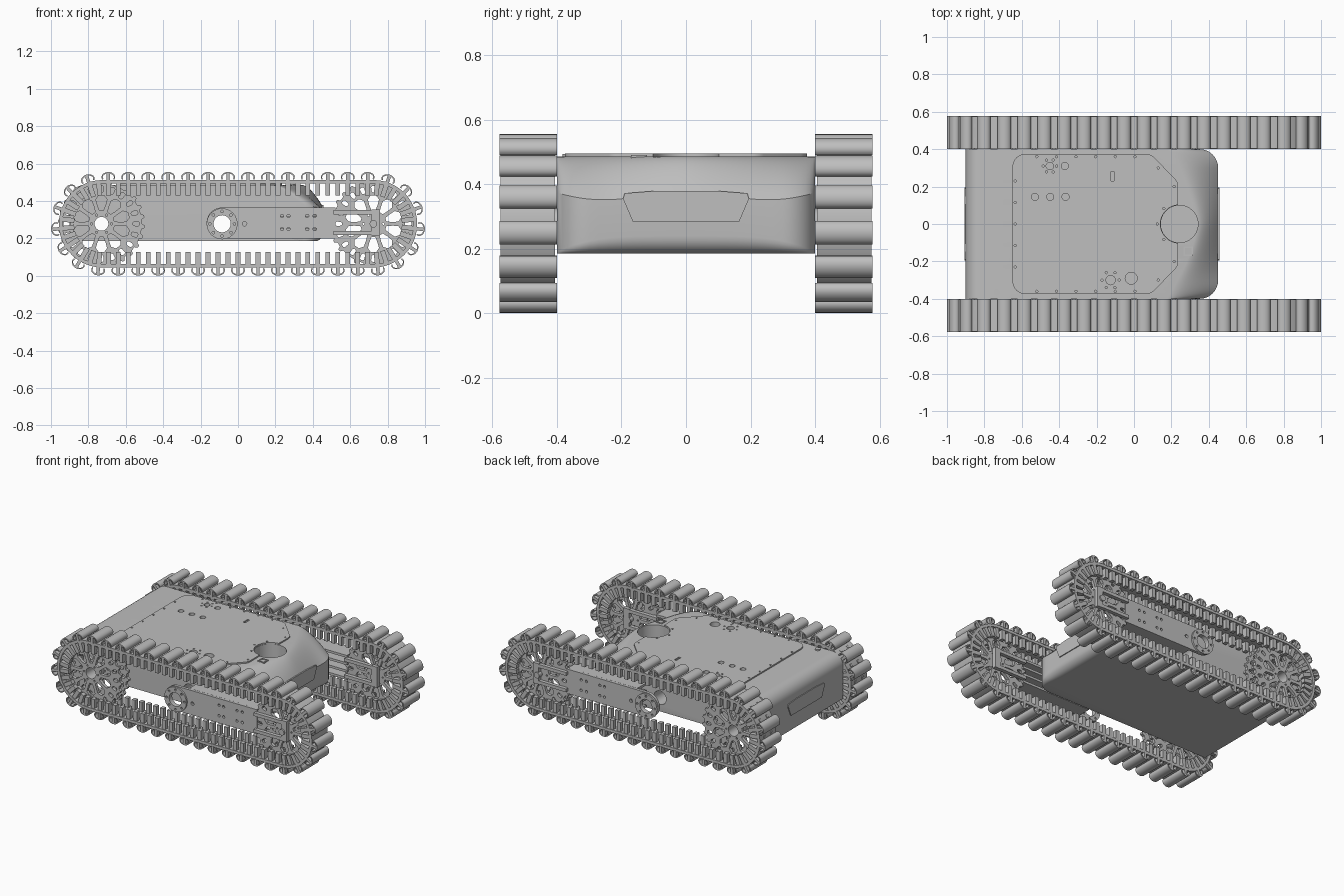
import bpy, bmesh
from math import sin, cos, pi, sqrt, radians
from mathutils import Matrix, Vector

if "Cube" in bpy.data.objects:
    bpy.data.objects.remove(bpy.data.objects["Cube"])

grey = bpy.data.materials.new("machined grey")
grey.use_nodes = True
grey.diffuse_color = (0.52, 0.52, 0.52, 1)
grey.node_tree.nodes["Principled BSDF"].inputs["Base Color"].default_value = (0.52, 0.52, 0.52, 1)

# Drawing planes: local z points outward from the front side, the top, or the end
SIDE = Matrix.Rotation(pi / 2, 4, 'X')
TOP = Matrix.Identity(4)
END = Matrix(((0, 0, 1, 0), (1, 0, 0, 0), (0, 1, 0, 0), (0, 0, 0, 1)))
parts = []
AXLE, MID, DECK = 0.724, 0.278, 0.486


def add(name, mesh, mirror=False):
    ob = bpy.data.objects.new(name, mesh)
    bpy.context.collection.objects.link(ob)
    mesh.materials.clear()
    mesh.materials.append(grey)
    if mirror:
        m = ob.modifiers.new("other_side", 'MIRROR')
        m.use_axis = (False, True, False)
    parts.append(ob)
    return ob


def baked(ob):
    dg = bpy.context.evaluated_depsgraph_get()
    return bpy.data.meshes.new_from_object(ob.evaluated_get(dg))


def plate(name, loops, plane, lo, hi, mirror=False):
    """Flat plate from an outline and hole loops, between two depths."""
    cu = bpy.data.curves.new(name, 'CURVE')
    cu.dimensions, cu.fill_mode, cu.extrude = '2D', 'BOTH', (hi - lo) / 2
    for loop in loops:
        sp = cu.splines.new('POLY')
        sp.points.add(len(loop) - 1)
        for p, (u, v) in zip(sp.points, loop):
            p.co = (u, v, 0, 1)
        sp.use_cyclic_u = True
    tmp = bpy.data.objects.new("tmp", cu)
    bpy.context.collection.objects.link(tmp)
    mesh = baked(tmp)
    bpy.data.objects.remove(tmp)
    mesh.transform(plane @ Matrix.Translation((0, 0, (lo + hi) / 2)))
    return add(name, mesh, mirror)


def arc(u, v, r, a, b, n):
    return [(u + r * cos(radians(a + (b - a) * i / n)),
             v + r * sin(radians(a + (b - a) * i / n))) for i in range(n + 1)]


def circle(u, v, r, n=24):
    return arc(u, v, r, 0, 360, n)[:-1]


def rect(u0, u1, v0, v1):
    return [(u0, v0), (u1, v0), (u1, v1), (u0, v1)]


def discs(name, spots, plane, lo, hi, mirror=False):
    bm = bmesh.new()
    for u, v, r in spots:
        bmesh.ops.create_cone(bm, cap_ends=True, segments=24, radius1=r, radius2=r, depth=hi - lo,
                              matrix=plane @ Matrix.Translation((u, v, (lo + hi) / 2)))
    mesh = bpy.data.meshes.new(name)
    bm.to_mesh(mesh)
    return add(name, mesh, mirror)


def track_frame(s):
    """Point on the track's inner line and outward direction, s in 0..1 from top centre."""
    straight, bend = 2 * AXLE, pi * 0.235
    d = (s % 1) * 2 * (straight + bend) + AXLE
    flip = 1 if d % (2 * (straight + bend)) < straight + bend else -1
    d %= straight + bend
    if d < straight:
        return Vector((flip * (d - AXLE), 0)), Vector((0, flip))
    a = pi / 2 - (d - straight) / 0.235
    return Vector((flip * AXLE, 0)), flip * Vector((cos(a), sin(a)))


def along_track(name, profiles, count, phase, bands):
    """Repeat (across, outward) profiles round the track, extruded over y bands."""
    bm = bmesh.new()
    for k in range(count):
        base, out = track_frame((k + phase) / count)
        fwd = Vector((out.y, -out.x))
        for prof in profiles:
            pts = [base + fwd * a + out * b for a, b in prof]
            for y0, y1 in bands:
                rings = [[bm.verts.new((p.x, -y, p.y + MID)) for p in pts] for y in (y0, y1)]
                bm.faces.new(rings[0])
                bm.faces.new(rings[1][::-1])
                for i in range(len(pts)):
                    j = (i + 1) % len(pts)
                    bm.faces.new((rings[0][i], rings[1][i], rings[1][j], rings[0][j]))
    bmesh.ops.recalc_face_normals(bm, faces=bm.faces)
    mesh = bpy.data.meshes.new(name)
    bm.to_mesh(mesh)
    return add(name, mesh, True)


# Hull: lengthwise profiles lofted across y, with a sloping rounded nose
def hull_profile(y):
    ay = abs(y)
    rim = 0.45 if ay < 0.3 else 0.35 + sqrt(max(0, 0.01 - (ay - 0.3) ** 2))
    crest = 0.34 - 0.15 * (ay / 0.38) ** 1.5
    low = 0.362 + 0.013 * cos(ay * pi / 0.28) + 0.015 * (ay / 0.4) ** 4
    r = 0.005 + 0.05 * (1 - (ay / 0.4) ** 4)
    pts = [(-0.9, 0.185)] + arc(-0.82, DECK - 0.08, 0.08, 180, 90, 8)
    pts += [(crest + (rim - crest) * i / 10, DECK - (DECK - low) * (i / 10) ** 1.7) for i in range(11)]
    return pts + arc(rim - r, 0.185 + r, r, 0, -90, 6)


half = [0.03 * i for i in range(1, 11)] + [0.3 + 0.1 * sin(i * pi / 16) for i in range(1, 9)]
bm = bmesh.new()
rows = [[bm.verts.new((x, y, z)) for x, z in hull_profile(y)]
        for y in [-h for h in half[::-1]] + [0] + half]
for a, b in zip(rows, rows[1:]):
    for i in range(len(a)):
        j = (i + 1) % len(a)
        bm.faces.new((a[i], a[j], b[j], b[i]))
bm.faces.new(rows[0])
bm.faces.new(rows[-1])
bmesh.ops.recalc_face_normals(bm, faces=bm.faces)
mesh = bpy.data.meshes.new("hull")
bm.to_mesh(mesh)
hull = add("hull", mesh)

# Bolt and fitting holes in the deck
holes = [(-0.52 + 0.105 * i, s * 0.36, 0.006) for i in range(6) for s in (-1, 1)]
holes += [(-0.635, -0.23 + 0.115 * i, 0.006) for i in range(5)]
holes += [(0.13, s * 0.3, 0.006) for s in (-1, 1)] + [(0.215, s * 0.2, 0.006) for s in (-1, 1)]
holes += [(u, v, 0.006) for u, v in circle(0.243, 0, 0.118, 8) if u < 0.22]
holes += [(u, v, 0.006) for u, v in circle(-0.125, -0.3, 0.046, 6) + circle(-0.45, 0.31, 0.036, 6)]
holes += [(-0.53 + 0.082 * i, 0.145, 0.019) for i in range(3)]
holes += [(-0.37, 0.31, 0.019), (-0.45, 0.31, 0.02), (-0.015, -0.29, 0.032), (-0.125, -0.3, 0.025)]

# Turret well, deck holes and axle tunnels cut out of the hull
cutters = [discs("well_cutter", [(0.243, 0, 0.1)], TOP, 0.37, 0.6),
           discs("deck_hole_cutter", holes, TOP, DECK - 0.02, 0.6),
           discs("tunnel_cutter", [(-0.085, MID, 0.046), (-0.73, MID, 0.037)], SIDE, -0.6, 0.6)]
for c in cutters:
    m = hull.modifiers.new("cut", 'BOOLEAN')
    m.operation, m.object, m.solver = 'DIFFERENCE', c, 'EXACT'
cut_mesh = baked(hull)
hull.modifiers.clear()
hull.data = cut_mesh
for c in cutters:
    parts.remove(c)
    bpy.data.objects.remove(c)

# Deck cover with holes, and small deck fittings
cover = arc(-0.58, 0.305, 0.07, 180, 90, 6) + arc(0.06, 0.305, 0.07, 90, 45, 4)
cover += arc(0.185, 0.205, 0.05, 45, 0, 4) + arc(0.243, 0, 0.102, 95, 265, 24)
cover += arc(0.185, -0.205, 0.05, 0, -45, 4) + arc(0.06, -0.305, 0.07, -45, -90, 4)
cover += arc(-0.58, -0.305, 0.07, 270, 180, 6)
slot = rect(-0.123, -0.107, 0.23, 0.28)
plate("deck_cover", [cover, slot] + [circle(u, v, r, 16) for u, v, r in holes], TOP, DECK - 0.002, 0.495)
discs("filler_cap", [(-0.735, -0.365, 0.017)], TOP, DECK - 0.005, 0.494)
plate("deck_socket", [rect(0.265, 0.315, -0.17, -0.12), rect(0.273, 0.307, -0.162, -0.128)],
      TOP, 0.47, 0.49)

# End panels
panel = [(-0.165, 0.285), (0.165, 0.285), (0.195, 0.355), (0.19, 0.372),
         (0.1, 0.379), (-0.1, 0.379), (-0.19, 0.372), (-0.195, 0.355)]
plate("nose_panel", [panel], END, 0.447, 0.456)
plate("tail_panel", [panel], END, -0.906, -0.897)


# Track belt, cleats and drive lugs
def stadium(r):
    return arc(AXLE, MID, r, -90, 90, 24) + arc(-AXLE, MID, r, 90, 270, 24)


plate("track_belt", [stadium(0.234), stadium(0.215)], SIDE, 0.405, 0.575, True)
hook = [(0.037 * u, 0.249 + 0.028 * v) for u, v in arc(0, 0, 1, -28, 208, 14)]
hook += [(0.03 * u, 0.249 + 0.02 * v) for u, v in arc(0, 0, 1, 208, -28, 14)]
stem = rect(-0.009, 0.009, 0.23, 0.271)
along_track("track_cleats", [hook, stem], 41, 0.5, [(0.4, 0.578)])
along_track("drive_lugs", [rect(-0.013, 0.013, 0.152, 0.217)], 82, 0, [(0.408, 0.437), (0.541, 0.57)])


# Spoked wheels: toothed discs with petal cutouts and rim slots
def ray_loop(cx, pts, ang):
    c, s = cos(ang), sin(ang)
    return [(cx + r * c - t * s, MID + r * s + t * c) for r, t in pts]


def wheel(name, cx, bore, hub_start):
    rim = []
    for k in range(26):
        for r, f in ((0.216, 0), (0.216, 0.45), (0.232, 0.6), (0.232, 0.85)):
            a = (k + f) * 2 * pi / 26
            rim.append((cx + r * cos(a), MID + r * sin(a)))
    petal = [(0.07, -0.01), (0.1, -0.022), (0.13, -0.03), (0.152, -0.014),
             (0.152, 0.014), (0.13, 0.03), (0.1, 0.022), (0.07, 0.01)]
    slit = [(0.168, -0.005), (0.174, -0.01), (0.197, -0.012), (0.203, -0.006),
            (0.203, 0.006), (0.197, 0.012), (0.174, 0.01), (0.168, 0.005)]
    gaps = [ray_loop(cx, petal, (k + 0.5) * pi / 5) for k in range(10)]
    gaps += [ray_loop(cx, slit, k * pi / 10) for k in range(20)]
    gaps += [circle(u, v, 0.006, 8) for u, v in circle(cx, MID, 0.053, 6)]
    for label, lo in (("inner", 0.442), ("outer", 0.516)):
        plate(f"{name}_{label}_disc", [rim, circle(cx, MID, bore)] + gaps, SIDE, lo, lo + 0.02, True)
    plate(name + "_hub", [circle(cx, MID, bore + 0.01), circle(cx, MID, bore)], SIDE, hub_start, 0.536, True)


wheel("rear_wheel", -0.73, 0.037, 0.398)
wheel("front_wheel", AXLE, 0.02, 0.442)

# Side arm: pierced plate on lengthwise ribs, with a round pivot end
arm = arc(-0.085, MID + 0.004, 0.083, 90, 270, 20) + [(0.52, 0.2), (0.52, 0.366)]
bore = circle(-0.085, MID, 0.046)
bolts = [circle(x, z, 0.009, 12) for x in (0.235, 0.27, 0.37, 0.41) for z in (0.25, 0.32)]
bolts += [circle(0.035, MID, 0.012, 12)]
pivot_bolts = [circle(u, v, 0.007, 10) for u, v in circle(-0.085, MID, 0.066, 8)]
plate("side_arm", [arm, bore] + bolts + pivot_bolts, SIDE, 0.52, 0.54, True)
plate("pivot_ring", [circle(-0.085, MID, 0.083), bore] + pivot_bolts, SIDE, 0.535, 0.552, True)
for level, z in enumerate((0.208, 0.258, 0.308, 0.358)):
    plate(f"arm_rib_{level + 1}", [rect(0, 0.52, z - 0.008, z + 0.008)], SIDE, 0.425, 0.522, True)

# Tensioner fork reaching to the front axle
for label, lo, hi in (("outer", 0.535, 0.56), ("inner", 0.41, 0.435)):
    for level, z in (("upper", 0.34), ("lower", 0.228)):
        plate(f"fork_{label}_{level}_rail", [rect(0.51, 0.75, z - 0.011, z + 0.011)], SIDE, lo, hi, True)
    plate(f"fork_{label}_block", [rect(0.715, 0.758, 0.215, 0.355)], SIDE, lo, hi, True)
discs("axle_pin", [(AXLE, MID, 0.02)], SIDE, 0.41, 0.57, True)

# Smooth curved surfaces, keep edges crisp
bpy.ops.object.select_all(action='DESELECT')
for ob in parts:
    ob.select_set(True)
bpy.context.view_layer.objects.active = hull
bpy.ops.object.shade_smooth_by_angle(angle=radians(30))
